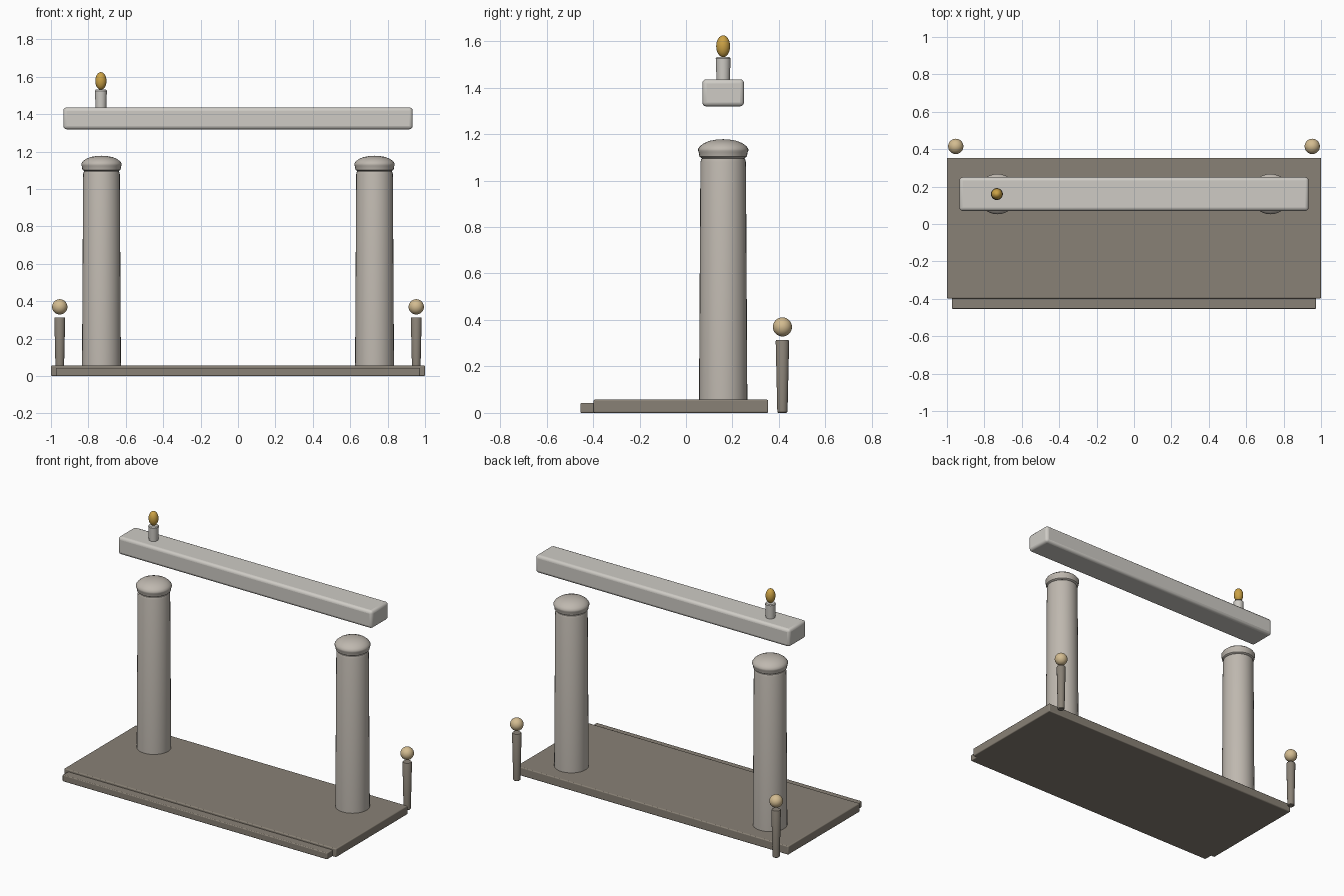
import bpy, math

if "Cube" in bpy.data.objects:
    bpy.data.objects.remove(bpy.data.objects["Cube"])


def material(name, rgb):
    m = bpy.data.materials.new(name)
    m.diffuse_color = (*rgb, 1)
    m.use_nodes = True
    m.node_tree.nodes["Principled BSDF"].inputs["Base Color"].default_value = m.diffuse_color
    return m


STONE = material("pale_stone", (0.62, 0.60, 0.56))
PILLAR = material("warm_stone", (0.52, 0.48, 0.43))
FLOOR = material("dark_stone", (0.25, 0.22, 0.18))
GOLD = material("gold", (0.60, 0.36, 0.06))
GLOW = material("lamp_glow", (0.65, 0.50, 0.28))


def finish(ob, name, mat, smooth=True):
    ob.name = name
    ob.data.materials.append(mat)
    if smooth:
        bpy.ops.object.select_all(action='DESELECT')
        ob.select_set(True)
        bpy.context.view_layer.objects.active = ob
        bpy.ops.object.shade_smooth_by_angle(angle=math.radians(35))
    return ob


def box(name, lo, hi, bevel, mat):
    bpy.ops.mesh.primitive_cube_add(size=1, location=[(a + b) / 2 for a, b in zip(lo, hi)])
    ob = bpy.context.object
    ob.scale = [b - a for a, b in zip(lo, hi)]
    bpy.ops.object.transform_apply(location=False, rotation=False, scale=True)
    mod = ob.modifiers.new("bevel", 'BEVEL')
    mod.width, mod.segments = bevel, 3
    return finish(ob, name, mat)


def lathe(name, x, y, profile, mat, sides=32):
    """Revolve (radius, z) points around a vertical axis; radius 0 closes to a pole."""
    verts, faces, rings = [], [], []
    for r, z in profile:
        n = 1 if r == 0 else sides
        rings.append(range(len(verts), len(verts) + n))
        verts += [(r * math.cos(2 * math.pi * i / sides),
                   r * math.sin(2 * math.pi * i / sides), z) for i in range(n)]
    for a, b in zip(rings, rings[1:]):
        for i in range(sides):
            j = (i + 1) % sides
            quad = [a[i % len(a)], a[j % len(a)], b[j % len(b)], b[i % len(b)]]
            faces.append(list(dict.fromkeys(quad)))
    me = bpy.data.meshes.new(name)
    me.from_pydata(verts, [], faces)
    ob = bpy.data.objects.new(name, me)
    ob.location = (x, y, 0)
    bpy.context.collection.objects.link(ob)
    return finish(ob, name, mat)


def ball(name, loc, scale, mat):
    bpy.ops.mesh.primitive_uv_sphere_add(segments=24, ring_count=16, radius=1, location=loc)
    ob = bpy.context.object
    ob.scale = scale
    bpy.ops.object.transform_apply(location=False, rotation=False, scale=True)
    return finish(ob, name, mat)


# Floor slab and low front step
box("floor_slab", (-1, -0.398, 0), (1, 0.354, 0.057), 0.006, FLOOR)
box("front_step", (-0.973, -0.454, 0), (0.973, -0.38, 0.043), 0.005, FLOOR)

# Pillars with domed caps, and lamp posts behind the slab
for side, s in (("left", -1), ("right", 1)):
    lathe(side + "_pillar", s * 0.73, 0.16,
          [(0, 0.01), (0.104, 0.01), (0.104, 0.06), (0.098, 1.08),
           (0.094, 1.094), (0.085, 1.10), (0, 1.10)], PILLAR)
    lathe(side + "_pillar_cap", s * 0.73, 0.16,
          [(0, 1.095), (0.090, 1.095), (0.102, 1.103), (0.105, 1.121), (0.108, 1.128),
           (0.108, 1.136), (0.100, 1.148), (0.083, 1.161), (0.058, 1.171),
           (0.030, 1.176), (0, 1.178)], PILLAR)
    lathe(side + "_lamp_post", s * 0.953, 0.415,
          [(0, 0), (0.018, 0), (0.022, 0.004), (0.029, 0.308), (0.026, 0.314), (0, 0.314)],
          FLOOR, 24)
    ball(side + "_lamp_globe", (s * 0.953, 0.415, 0.370), (0.041, 0.041, 0.041), GLOW)

# Floating top beam
box("top_beam", (-0.934, 0.07, 1.319), (0.934, 0.25, 1.436), 0.018, STONE)

# Candle and flame on the beam
lathe("candle", -0.733, 0.16,
      [(0, 1.42), (0.028, 1.42), (0.032, 1.525), (0.028, 1.531), (0, 1.531)], STONE, 24)
ball("flame", (-0.733, 0.16, 1.578), (0.030, 0.030, 0.047), GOLD)
